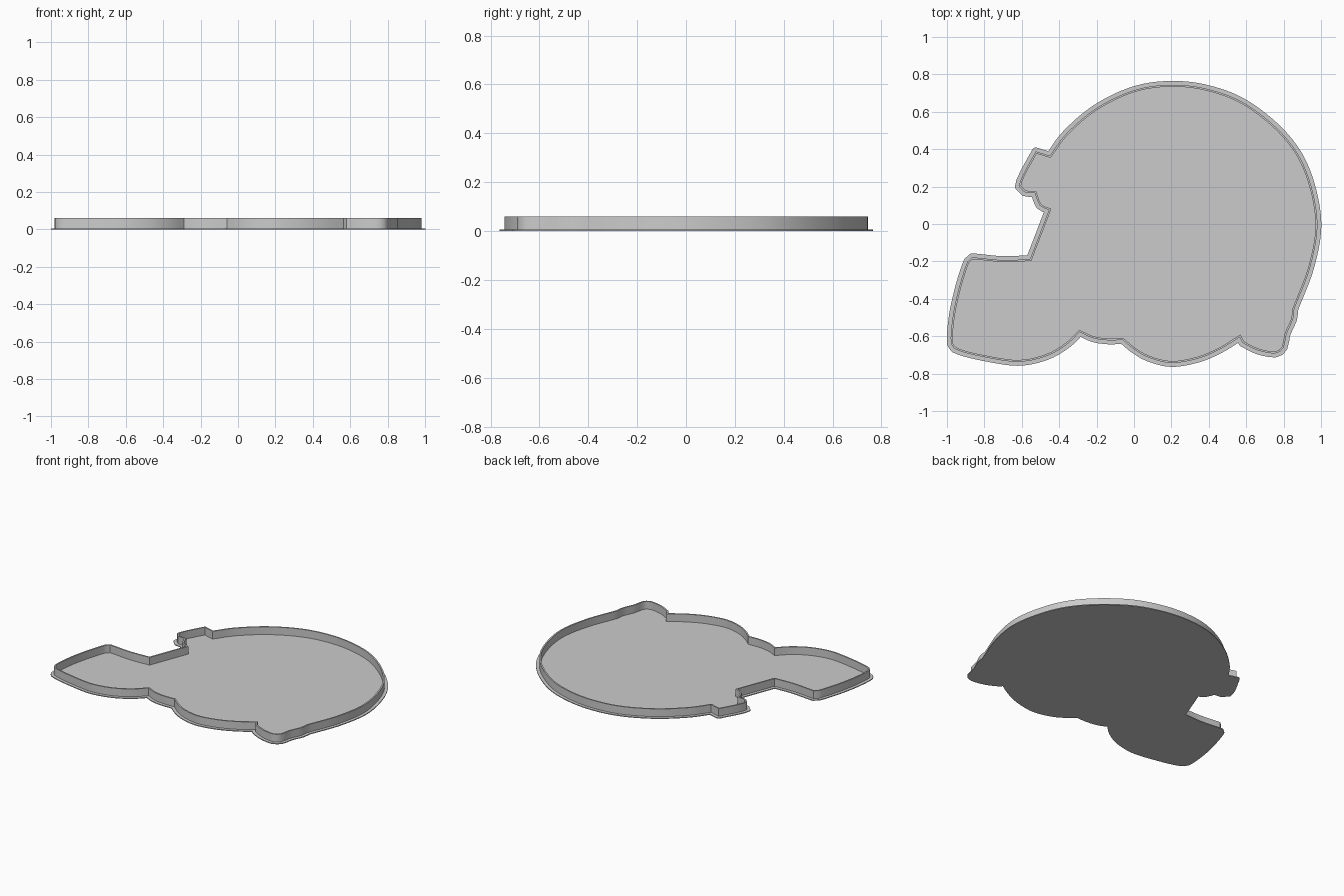
import bpy
import bmesh
from math import radians
from mathutils import Vector

default = bpy.data.objects.get("Cube")
if default:
    bpy.data.objects.remove(default, do_unlink=True)

BASE_H, WALL_H = 0.006, 0.06
LIP, WALL_T = 0.021, 0.01

grey = bpy.data.materials.new("plain grey")
grey.use_nodes = True
colour = (0.6, 0.6, 0.6, 1)
grey.diffuse_color = colour
grey.node_tree.nodes["Principled BSDF"].inputs["Base Color"].default_value = colour

# Outline sections, clockwise; each is a smooth curve and they meet at corners
dome = [(-.45, .365), (-.36, .485), (-.2, .62), (0, .715), (.2, .744), (.4, .72),
        (.6, .64), (.8, .475), (.92, .285), (.98, .02), (.945, -.22), (.857, -.455)]
tail = [(.857, -.455), (.85, -.51), (.815, -.59), (.8, -.66), (.755, -.692),
        (.66, -.675), (.58, -.635)]
tail_notch = [(.58, -.635), (.565, -.605)]
rear_lobe = [(.565, -.605), (.46, -.67), (.34, -.72), (.2, -.743), (.08, -.715),
             (0, -.67), (-.06, -.62)]
belly = [(-.06, -.62), (-.14, -.622), (-.22, -.61), (-.29, -.578)]
jaw = [(-.29, -.578), (-.36, -.645), (-.47, -.707), (-.62, -.737), (-.8, -.712),
       (-.93, -.68), (-.97, -.655), (-.98, -.61), (-.965, -.47), (-.93, -.32),
       (-.89, -.2), (-.865, -.178), (-.83, -.181), (-.7, -.193), (-.556, -.188)]
mouth = [(-.556, -.188), (-.455, .075)]
lip = [(-.455, .075), (-.505, .1), (-.53, .165)]
snout = [(-.53, .165), (-.585, .17), (-.615, .2), (-.59, .27), (-.525, .388)]
brow = [(-.525, .388), (-.45, .365)]
SECTIONS = [dome, tail, tail_notch, rear_lobe, belly, jaw, mouth, lip, snout, brow]


def smooth(section):
    """Catmull-Rom samples of a section, leaving out its last point."""
    p = [Vector(c) for c in section]
    if len(p) == 2:
        return p[:1]
    p = [2 * p[0] - p[1]] + p + [2 * p[-1] - p[-2]]
    out = []
    for a, b, c, d in zip(p, p[1:], p[2:], p[3:]):
        steps = max(1, round((c - b).length / 0.03))
        for i in range(steps):
            t = i / steps
            out.append(b + (c - a) * t / 2 + (a * 2 - b * 5 + c * 4 - d) * t * t / 2
                       + (b * 3 - a - c * 3 + d) * t ** 3 / 2)
    return out


def offset(points, dist, rounded=False):
    """Parallel outline; outer corners can be rounded."""
    out = []
    for i, p in enumerate(points):
        u = (p - points[i - 1]).normalized()
        v = (points[(i + 1) % len(points)] - p).normalized()
        n, m = Vector((-u.y, u.x)), Vector((-v.y, v.x))
        if rounded and u.cross(v) < -0.35:
            out += [p + n.lerp(m, k / 4).normalized() * dist for k in range(5)]
        else:
            out.append(p + (n + m) * dist / max(0.3, 1 + n.dot(m)))
    return out


def make_object(name, bm):
    bmesh.ops.recalc_face_normals(bm, faces=bm.faces)
    mesh = bpy.data.meshes.new(name)
    bm.to_mesh(mesh)
    bm.free()
    mesh.materials.append(grey)
    obj = bpy.data.objects.new(name, mesh)
    bpy.context.collection.objects.link(obj)
    bpy.ops.object.select_all(action='DESELECT')
    obj.select_set(True)
    bpy.context.view_layer.objects.active = obj
    bpy.ops.object.shade_smooth_by_angle(angle=radians(30))


def ring(bm, points, z):
    return [bm.verts.new((p.x, p.y, z)) for p in points]


def bridge(bm, a, b):
    for i in range(len(a)):
        bm.faces.new((a[i - 1], a[i], b[i], b[i - 1]))


outline = [p for s in SECTIONS for p in smooth(s)]

# Thin floor plate with a projecting rim
bm = bmesh.new()
rim = offset(outline, LIP, rounded=True)
low, high = ring(bm, rim, 0), ring(bm, rim, BASE_H)
bridge(bm, low, high)
bm.faces.new(low)
bm.faces.new(high)
make_object("floor_plate", bm)

# Upright wall following the outline
bm = bmesh.new()
inner = offset(outline, -WALL_T)
loops = [ring(bm, pts, z) for pts, z in ((outline, BASE_H / 2), (outline, WALL_H),
                                         (inner, WALL_H), (inner, BASE_H / 2))]
for k in range(4):
    bridge(bm, loops[k - 1], loops[k])
make_object("outline_wall", bm)
